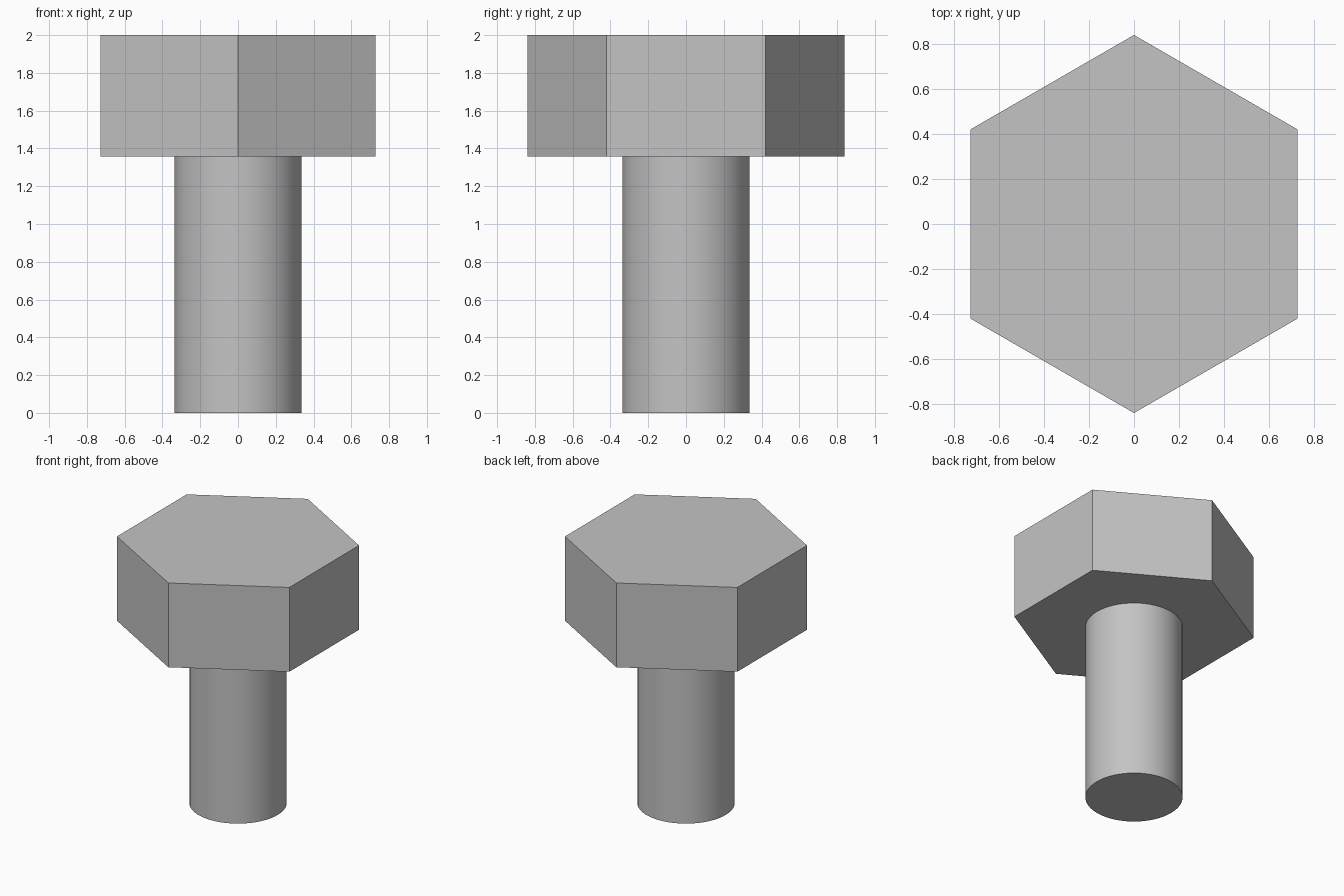
import bpy
import bmesh
from math import cos, sin, pi, radians

cube = bpy.data.objects.get("Cube")
if cube:
    bpy.data.objects.remove(cube, do_unlink=True)

steel = bpy.data.materials.new("steel grey")
steel.use_nodes = True
colour = (0.55, 0.55, 0.55, 1)
steel.diffuse_color = colour
steel.node_tree.nodes["Principled BSDF"].inputs["Base Color"].default_value = colour


def prism(name, sides, radius, bottom, top, smooth=False):
    """Upright prism with its first corner on the +y axis."""
    bm = bmesh.new()
    angles = [pi / 2 + 2 * pi * i / sides for i in range(sides)]
    base = bm.faces.new([bm.verts.new((radius * cos(a), radius * sin(a), bottom))
                         for a in angles])
    extruded = bmesh.ops.extrude_face_region(bm, geom=[base], use_keep_orig=True)
    verts = [v for v in extruded["geom"] if isinstance(v, bmesh.types.BMVert)]
    bmesh.ops.translate(bm, verts=verts, vec=(0, 0, top - bottom))
    bmesh.ops.recalc_face_normals(bm, faces=bm.faces)
    mesh = bpy.data.meshes.new(name)
    bm.to_mesh(mesh)
    bm.free()
    mesh.materials.append(steel)
    obj = bpy.data.objects.new(name, mesh)
    bpy.context.collection.objects.link(obj)
    if smooth:
        bpy.ops.object.select_all(action="DESELECT")
        obj.select_set(True)
        bpy.context.view_layer.objects.active = obj
        bpy.ops.object.shade_smooth_by_angle(angle=radians(30))
    return obj


# Round shank and hexagonal head
prism("shank", 64, 0.336, 0, 1.357, smooth=True)
prism("hex_head", 6, 0.84, 1.357, 2)
